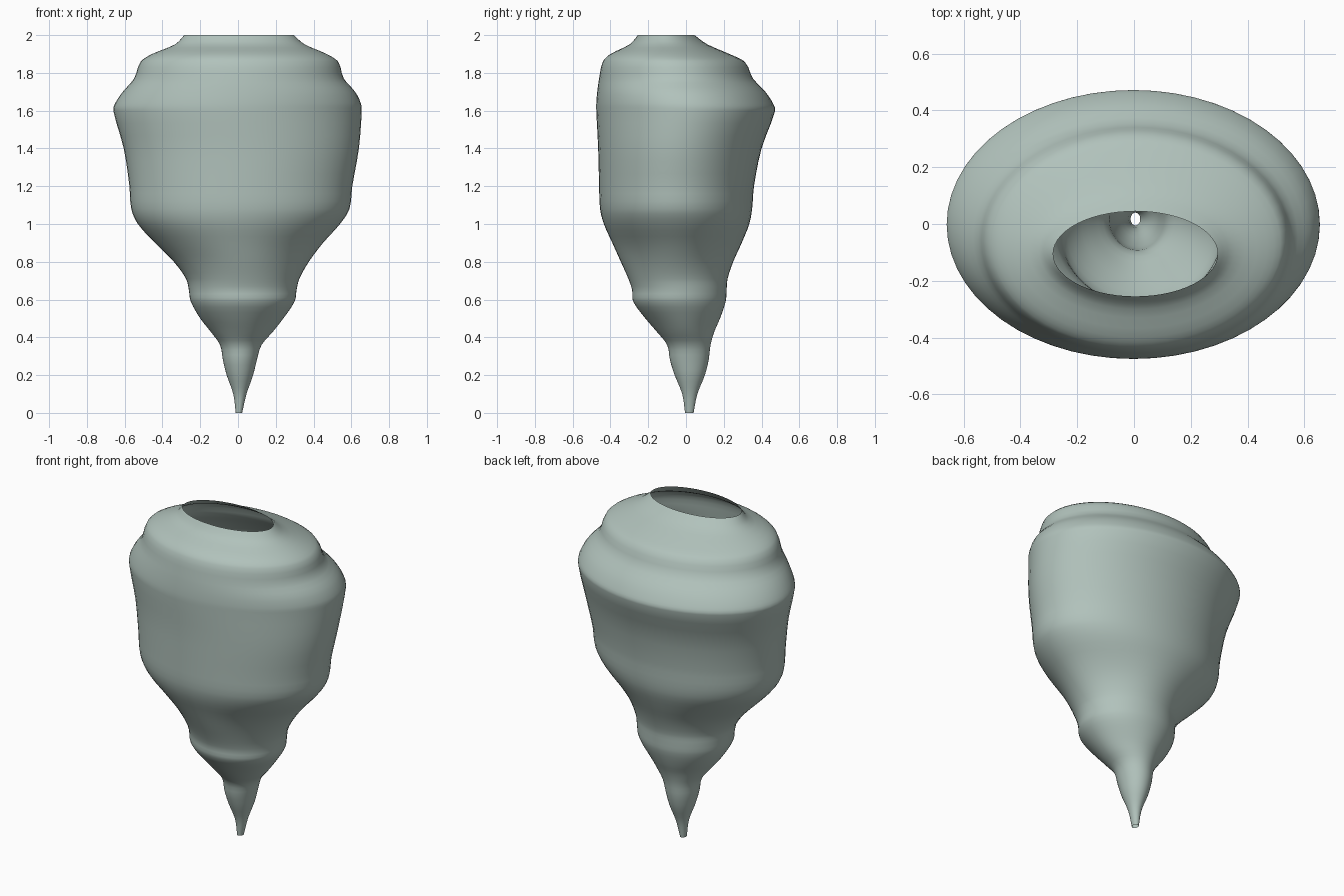
import bpy, bmesh, math

# Pale grey-green finish
mat = bpy.data.materials.new("pale sage")
mat.diffuse_color = (0.44, 0.54, 0.50, 1)

# Rings of the shell: height, x min, x max, y min, y max
RINGS = [
    (0.00, -0.012, 0.022, -0.005, 0.04), (0.10, -0.025, 0.045, -0.02, 0.06),
    (0.20, -0.06, 0.08, -0.06, 0.10), (0.28, -0.08, 0.10, -0.085, 0.12),
    (0.36, -0.095, 0.125, -0.10, 0.13), (0.43, -0.145, 0.185, -0.155, 0.15),
    (0.50, -0.20, 0.24, -0.215, 0.18), (0.59, -0.25, 0.30, -0.28, 0.21),
    (0.65, -0.26, 0.31, -0.285, 0.215), (0.71, -0.275, 0.325, -0.305, 0.22),
    (0.80, -0.34, 0.375, -0.345, 0.25), (0.90, -0.44, 0.45, -0.39, 0.295),
    (1.00, -0.53, 0.54, -0.435, 0.335), (1.08, -0.565, 0.59, -0.455, 0.35),
    (1.20, -0.575, 0.605, -0.46, 0.36), (1.40, -0.605, 0.64, -0.465, 0.40),
    (1.60, -0.66, 0.655, -0.475, 0.472), (1.64, -0.65, 0.65, -0.475, 0.46),
    (1.70, -0.61, 0.62, -0.47, 0.42), (1.77, -0.55, 0.56, -0.46, 0.355),
    (1.86, -0.515, 0.53, -0.44, 0.31), (1.90, -0.455, 0.47, -0.40, 0.23),
    (1.95, -0.335, 0.355, -0.30, 0.115), (2.00, -0.285, 0.295, -0.255, 0.045),
]
SEGMENTS = 56
STEPS = 3


def tangent(i, k):
    """Slope of column k at ring i."""
    a, b = RINGS[max(i - 1, 0)], RINGS[min(i + 1, len(RINGS) - 1)]
    return (b[k] - a[k]) / (b[0] - a[0])


def blend(i, t):
    """Smooth ring between ring i and the next one."""
    p, q = RINGS[i], RINGS[i + 1]
    h = q[0] - p[0]
    out = [p[0] + h * t]
    for k in range(1, 5):
        out.append((2*t**3 - 3*t*t + 1) * p[k] + (t**3 - 2*t*t + t) * h * tangent(i, k)
                   + (3*t*t - 2*t**3) * q[k] + (t**3 - t*t) * h * tangent(i + 1, k))
    return out


# Bulb-shaped open shell, slightly pinched on the diagonals at its two waists
bm = bmesh.new()
rings = [blend(i, s / STEPS) for i in range(len(RINGS) - 1) for s in range(STEPS)]
rings.append(RINGS[-1])
loops = []
for z, x0, x1, y0, y1 in rings:
    pinch = 0.04 * math.exp(-((z - 0.83) / 0.13) ** 2) + 0.03 * math.exp(-((z - 0.46) / 0.07) ** 2)
    loop = []
    for s in range(SEGMENTS):
        a = math.tau * s / SEGMENTS
        r = 1 - pinch * (1 - math.cos(4 * a)) / 2
        loop.append(bm.verts.new(((x0 + x1) / 2 + (x1 - x0) / 2 * r * math.cos(a),
                                  (y0 + y1) / 2 + (y1 - y0) / 2 * r * math.sin(a), z)))
    loops.append(loop)
for low, high in zip(loops, loops[1:]):
    for s in range(SEGMENTS):
        n = (s + 1) % SEGMENTS
        bm.faces.new((low[s], low[n], high[n], high[s])).smooth = True

mesh = bpy.data.meshes.new("bulb_shell")
bm.to_mesh(mesh)
bm.free()
mesh.materials.append(mat)
shell = bpy.data.objects.new("bulb_shell", mesh)
bpy.context.collection.objects.link(shell)
